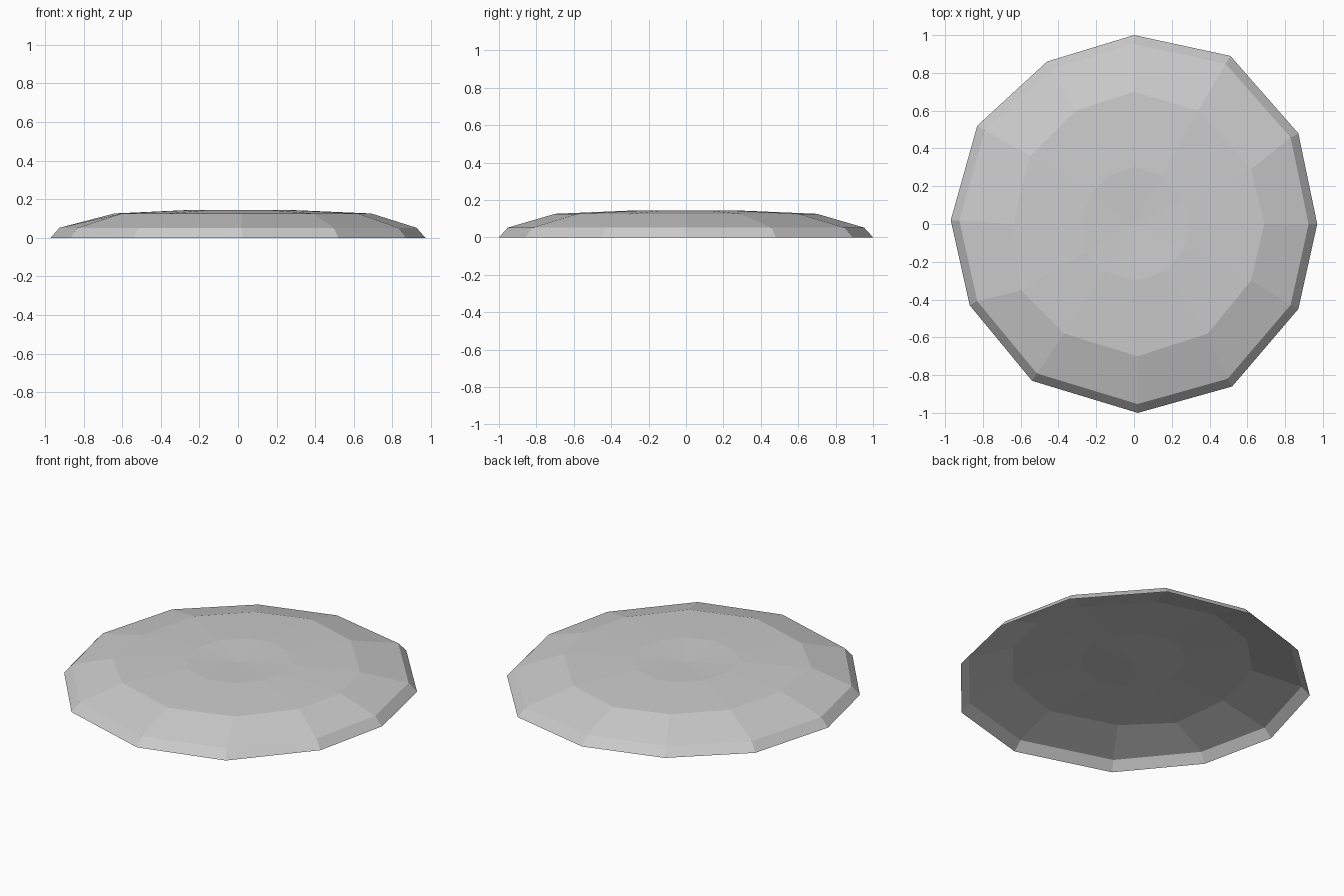
import bpy
import bmesh

cube = bpy.data.objects.get("Cube")
if cube:
    bpy.data.objects.remove(cube, do_unlink=True)

# Plan outlines, clockwise from the back: the rim and the shoulder
RIM = [(0, 1), (.51, .89), (.87, .48), (.97, 0), (.87, -.45), (.52, -.86),
       (.02, -1), (-.54, -.83), (-.87, -.43), (-.97, .02), (-.83, .52), (-.46, .86)]
SHOULDER = [(0, .7), (.34, .6), (.62, .29), (.69, 0), (.62, -.3), (.39, -.58),
            (.02, -.7), (-.37, -.58), (-.6, -.35), (-.64, 0), (-.55, .36), (-.31, .6)]


def make_material(name, colour):
    material = bpy.data.materials.new(name)
    material.use_nodes = True
    material.diffuse_color = colour
    material.node_tree.nodes["Principled BSDF"].inputs["Base Color"].default_value = colour
    return material


def add_ring(bm, outline, scale, height):
    return [bm.verts.new((x * scale, y * scale, height)) for x, y in outline]


def bridge(bm, lower, upper):
    count = len(lower)
    for i in range(count):
        j = (i + 1) % count
        bm.faces.new((lower[j], lower[i], upper[i], upper[j]))


bm = bmesh.new()

# Open shell: steep lip, sloping shoulder, almost flat crown
rings = [
    add_ring(bm, RIM, 1, 0),
    add_ring(bm, RIM, .953, .052),
    add_ring(bm, SHOULDER, 1, .126),
    add_ring(bm, SHOULDER, .43, .143),
]
for lower, upper in zip(rings, rings[1:]):
    bridge(bm, lower, upper)

# Shallow dimple in the middle of the crown
centre = bm.verts.new((0, 0, .132))
crown = rings[-1]
for i, vert in enumerate(crown):
    bm.faces.new((crown[(i + 1) % len(crown)], vert, centre))

mesh = bpy.data.meshes.new("shallow_lid")
bm.to_mesh(mesh)
bm.free()
mesh.materials.append(make_material("light grey", (.6, .6, .6, 1)))
lid = bpy.data.objects.new("shallow_lid", mesh)
bpy.context.collection.objects.link(lid)
